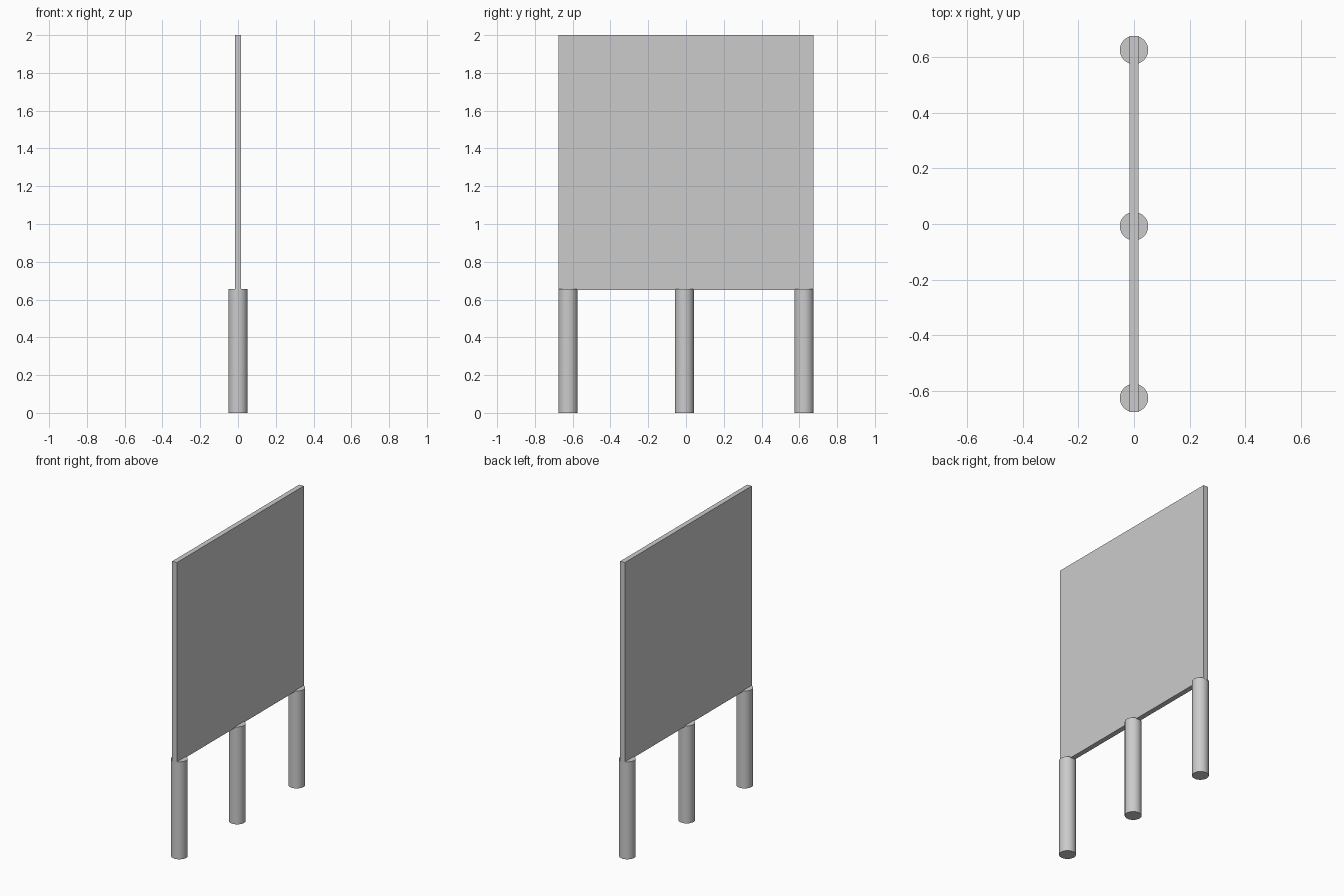
import bpy
from math import radians

if "Cube" in bpy.data.objects:
    bpy.data.objects.remove(bpy.data.objects["Cube"])

PANEL_W, PANEL_T = 1.352, 0.034
PANEL_BOTTOM, TOP = 0.65, 2.0
LEG_R, LEG_H = 0.051, 0.657


def add_leg(name, y):
    bpy.ops.mesh.primitive_cylinder_add(vertices=32, radius=LEG_R, depth=LEG_H,
                                        location=(0, y, LEG_H / 2))
    bpy.context.object.name = name
    bpy.ops.object.shade_smooth_by_angle(angle=radians(30))


# Upright sign panel
bpy.ops.mesh.primitive_cube_add(size=1, location=(0, 0, (PANEL_BOTTOM + TOP) / 2))
panel = bpy.context.object
panel.name = "panel"
panel.scale = (PANEL_T, PANEL_W, TOP - PANEL_BOTTOM)
bpy.ops.object.transform_apply(location=False, rotation=False, scale=True)

# Three round posts; the middle one sits slightly off centre
edge = PANEL_W / 2 - LEG_R
for name, y in (("front_leg", -edge), ("middle_leg", -0.008), ("back_leg", edge)):
    add_leg(name, y)
